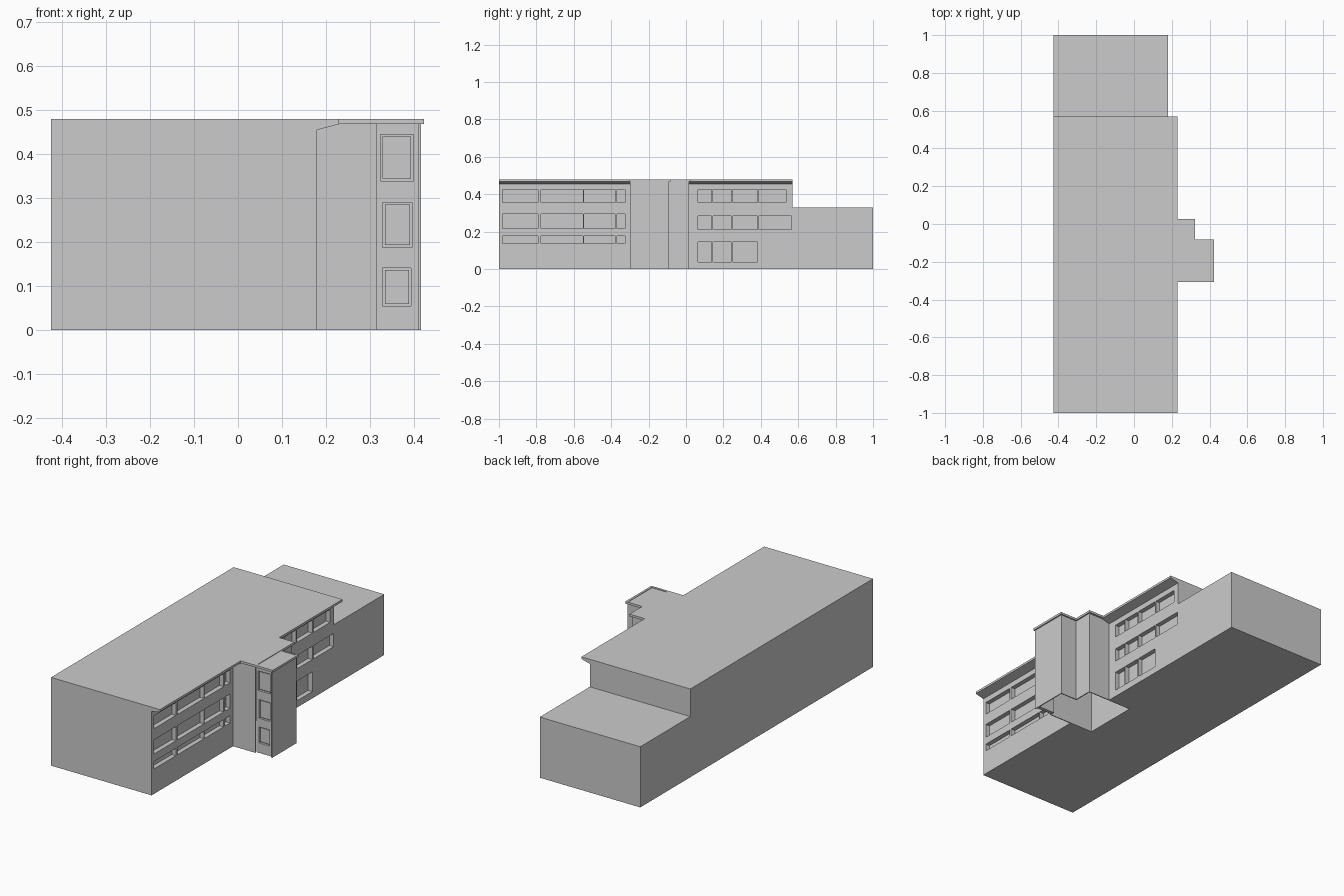
import bpy
import bmesh

if "Cube" in bpy.data.objects:
    bpy.data.objects.remove(bpy.data.objects["Cube"], do_unlink=True)

# One plain grey for the whole building
grey = bpy.data.materials.new("plain_grey")
grey.use_nodes = True
COLOUR = (0.6, 0.6, 0.6, 1)
grey.diffuse_color = COLOUR
grey.node_tree.nodes["Principled BSDF"].inputs["Base Color"].default_value = COLOUR


def finish(name, bm):
    bmesh.ops.recalc_face_normals(bm, faces=bm.faces)
    mesh = bpy.data.meshes.new(name)
    bm.to_mesh(mesh)
    bm.free()
    mesh.materials.append(grey)
    obj = bpy.data.objects.new(name, mesh)
    bpy.context.collection.objects.link(obj)
    return obj


def add_prism(bm, profile, axis, low, high):
    """Sweep a 2D profile along y or z."""
    def point(p, t):
        return (p[0], t, p[1]) if axis == "y" else (p[0], p[1], t)
    face = bm.faces.new([bm.verts.new(point(p, low)) for p in profile])
    swept = bmesh.ops.extrude_face_region(bm, geom=[face])["geom"]
    shift = point((0, 0), high - low)
    bmesh.ops.translate(bm, vec=shift, verts=[v for v in swept if isinstance(v, bmesh.types.BMVert)])
    # extruding removes nothing, so both end caps are kept


def prism(name, profile, axis, low, high):
    bm = bmesh.new()
    add_prism(bm, profile, axis, low, high)
    return finish(name, bm)


def add_box(bm, x, y, z):
    add_prism(bm, [(x[0], y[0]), (x[1], y[0]), (x[1], y[1]), (x[0], y[1])], "z", *z)


def boxes(name, parts):
    bm = bmesh.new()
    for part in parts:
        add_box(bm, *part)
    return finish(name, bm)


def cut(target, cutter):
    mod = target.modifiers.new(cutter.name, "BOOLEAN")
    mod.operation = "DIFFERENCE"
    mod.solver = "EXACT"
    mod.object = cutter
    bpy.context.view_layer.objects.active = target
    bpy.ops.object.modifier_apply(modifier=mod.name)
    bpy.data.objects.remove(cutter, do_unlink=True)


LEFT, WALL, EAVE = -0.425, 0.18, 0.23
TOP, BACK = 0.48, 0.57

# Main hall and lower rear wing share one stepped side outline
bm = bmesh.new()
outline = [(-1, 0), (1, 0), (1, 0.33), (BACK, 0.33), (BACK, TOP), (-1, TOP)]
face = bm.faces.new([bm.verts.new((LEFT, y, z)) for y, z in outline])
swept = bmesh.ops.extrude_face_region(bm, geom=[face])["geom"]
bmesh.ops.translate(bm, vec=(WALL - LEFT, 0, 0), verts=[v for v in swept if isinstance(v, bmesh.types.BMVert)])
hall = finish("main_hall", bm)

# Recessed windows along the long wall
front_columns = [(-0.98, -0.79), (-0.775, -0.55), (-0.545, -0.38), (-0.37, -0.325)]
front_rows = [(0.355, 0.425), (0.217, 0.294), (0.136, 0.176)]
rear_columns = [(0.064, 0.136), (0.144, 0.243), (0.251, 0.382)]
rear_rows = [(0.355, 0.425), (0.211, 0.283), (0.037, 0.144)]
openings = [(c, r) for c in front_columns for r in front_rows]
openings += [(c, r) for c in rear_columns for r in rear_rows]
openings += [((0.39, 0.535), rear_rows[0]), ((0.39, 0.565), rear_rows[1])]
cut(hall, boxes("window_cutter", [((WALL - 0.025, WALL + 0.05), c, r) for c, r in openings]))

# Open stairwell shaft reaching inside the hall
cut(hall, boxes("shaft_cutter", [((0.04, WALL + 0.05), (-0.295, 0.01), (-0.1, 0.465))]))

# Stair tower with stepped plan
Y0, Y1, Y2 = -0.3, -0.09, 0.015
X1, X2 = 0.315, 0.416
tower = prism("stair_tower", [(WALL, Y0), (X2, Y0), (X2, Y1), (X1, Y1), (X1, Y2), (WALL, Y2)], "z", 0, 0.47)
t = 0.005
cut(tower, prism("tower_cutter", [(WALL - 0.05, Y0 + t), (X1, Y0 + t), (X1, Y0 + 0.03), (X2 - t, Y0 + 0.03),
                                  (X2 - t, Y1 - t), (X1 - t, Y1 - t), (X1 - t, Y2 - t), (WALL - 0.05, Y2 - t)],
                 "z", -0.1, 0.465))

# Tower front: sunken panel with three framed windows
cut(tower, boxes("panel_cutter", [((X1, 0.41), (-0.35, Y0 + 0.01), (-0.1, 0.468))]))
tower_windows = [((0.324, 0.399), (0.339, 0.445)), ((0.329, 0.396), (0.188, 0.29)), ((0.329, 0.394), (0.054, 0.141))]
cut(tower, boxes("tower_window_cutter", [(x, (-0.35, Y0 + 0.022), z) for x, z in tower_windows]))
f = 0.005
panes = boxes("tower_window_panes", [((x[0] + f, x[1] - f), (Y0 + 0.016, Y0 + 0.024), (z[0] + f, z[1] - f))
                                     for x, z in tower_windows])

# Eaves with a sloping underside, in front of and behind the tower
eave = [(WALL, TOP), (EAVE, TOP), (EAVE, 0.468), (WALL, 0.455)]
for name, y0, y1 in (("front_eave", -1, Y0), ("rear_eave", Y2, BACK)):
    prism(name, eave, "y", y0, y1)

# Tower roof slab with a raised rim on its outer corner
prism("tower_roof", [(WALL, -0.306), (0.423, -0.306), (0.423, -0.083), (0.322, -0.083), (0.322, 0.026), (WALL, 0.026)],
      "z", 0.468, 0.477)
boxes("tower_roof_rim", [((WALL, 0.423), (-0.306, -0.294), (0.476, TOP)),
                         ((0.411, 0.423), (-0.294, -0.083), (0.476, TOP)),
                         ((0.322, 0.411), (-0.091, -0.083), (0.476, TOP)),
                         ((WALL, 0.322), (-0.294, 0.026), (0.476, TOP))])
